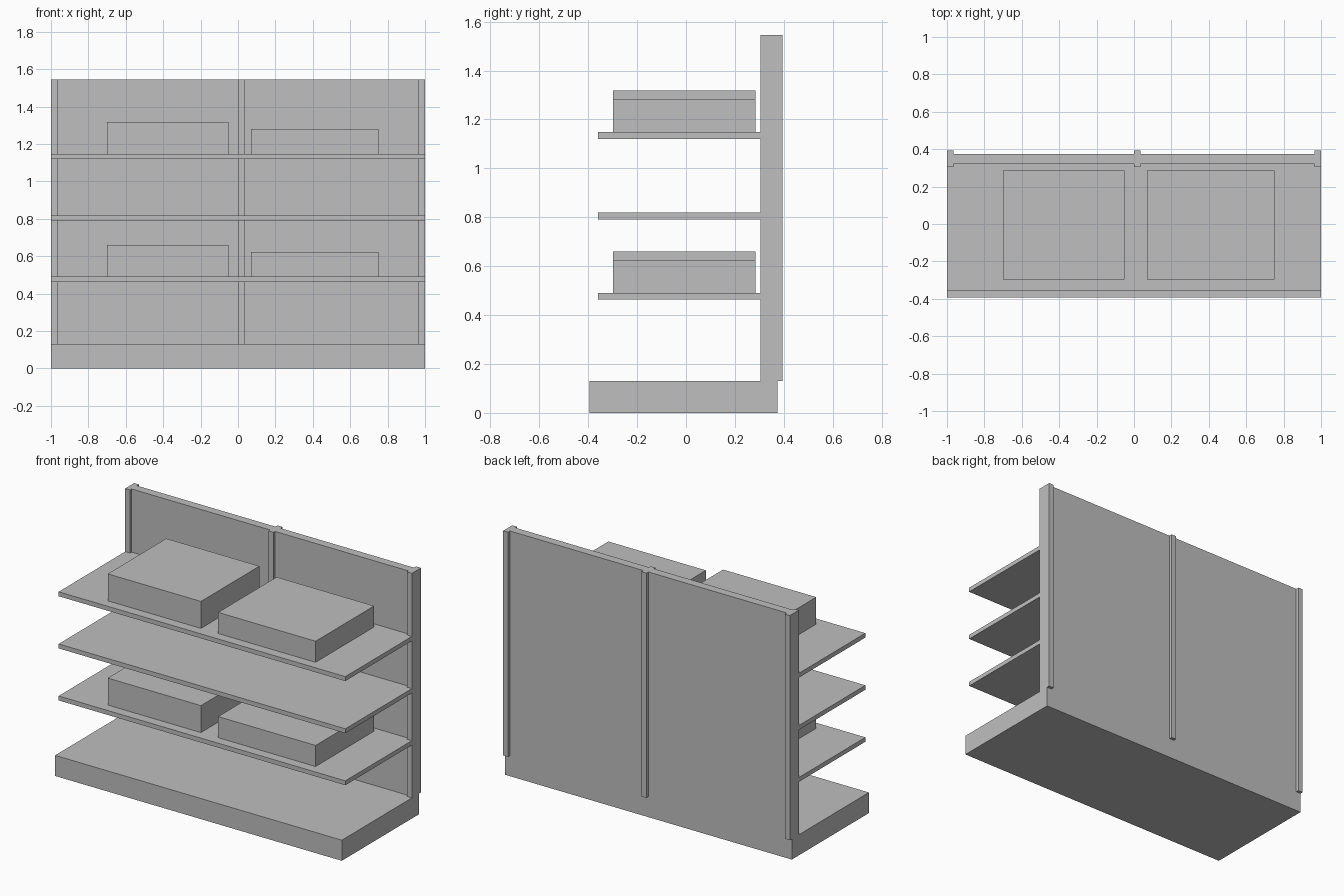
import bpy
import bmesh

cube = bpy.data.objects.get("Cube")
if cube:
    bpy.data.objects.remove(cube, do_unlink=True)

GREY = (0.52, 0.52, 0.52, 1)
mat = bpy.data.materials.new("plain_grey")
mat.use_nodes = True
mat.diffuse_color = GREY
mat.node_tree.nodes["Principled BSDF"].inputs["Base Color"].default_value = GREY


def extrude_profile(name, outline, x0, x1):
    """Solid from a (y, z) outline, extruded along x."""
    bm = bmesh.new()
    face = bm.faces.new([bm.verts.new((x0, y, z)) for y, z in outline])
    moved = bmesh.ops.extrude_face_region(bm, geom=[face])["geom"]
    verts = [g for g in moved if isinstance(g, bmesh.types.BMVert)]
    bmesh.ops.translate(bm, verts=verts, vec=(x1 - x0, 0, 0))
    bmesh.ops.recalc_face_normals(bm, faces=bm.faces)
    mesh = bpy.data.meshes.new(name)
    bm.to_mesh(mesh)
    bm.free()
    mesh.materials.append(mat)
    obj = bpy.data.objects.new(name, mesh)
    bpy.context.collection.objects.link(obj)
    return obj


def box(name, x, y, z):
    (y0, y1), (z0, z1) = y, z
    return extrude_profile(name, [(y0, z0), (y1, z0), (y1, z1), (y0, z1)], *x)


FRONT, BACK, PANEL = -0.394, 0.374, 0.32
BASE_TOP, TOP = 0.13, 1.546
SHELF_THICK = 0.028

# Plinth and back panel in one L-shaped solid
extrude_profile("base_and_back_panel",
                [(FRONT, 0), (BACK, 0), (BACK, TOP), (PANEL, TOP),
                 (PANEL, BASE_TOP), (FRONT, BASE_TOP)], -1, 1)

# Uprights standing proud of both sides of the panel
for name, x in (("right", -1), ("middle", 0), ("left", 0.966)):
    box(name + "_post", (x, x + 0.034), (0.304, 0.394), (BASE_TOP, TOP))

# Shelves, with a pair of boxes on the lower and upper ones
for name, z, stocked in (("lower", 0.463, True), ("middle", 0.791, False),
                         ("upper", 1.12, True)):
    top = z + SHELF_THICK
    box(name + "_shelf", (-1, 1), (-0.359, PANEL), (z, top))
    if stocked:
        box(name + "_tall_box", (-0.70, -0.05), (-0.298, 0.285), (top, top + 0.17))
        box(name + "_short_box", (0.07, 0.75), (-0.298, 0.285), (top, top + 0.133))
